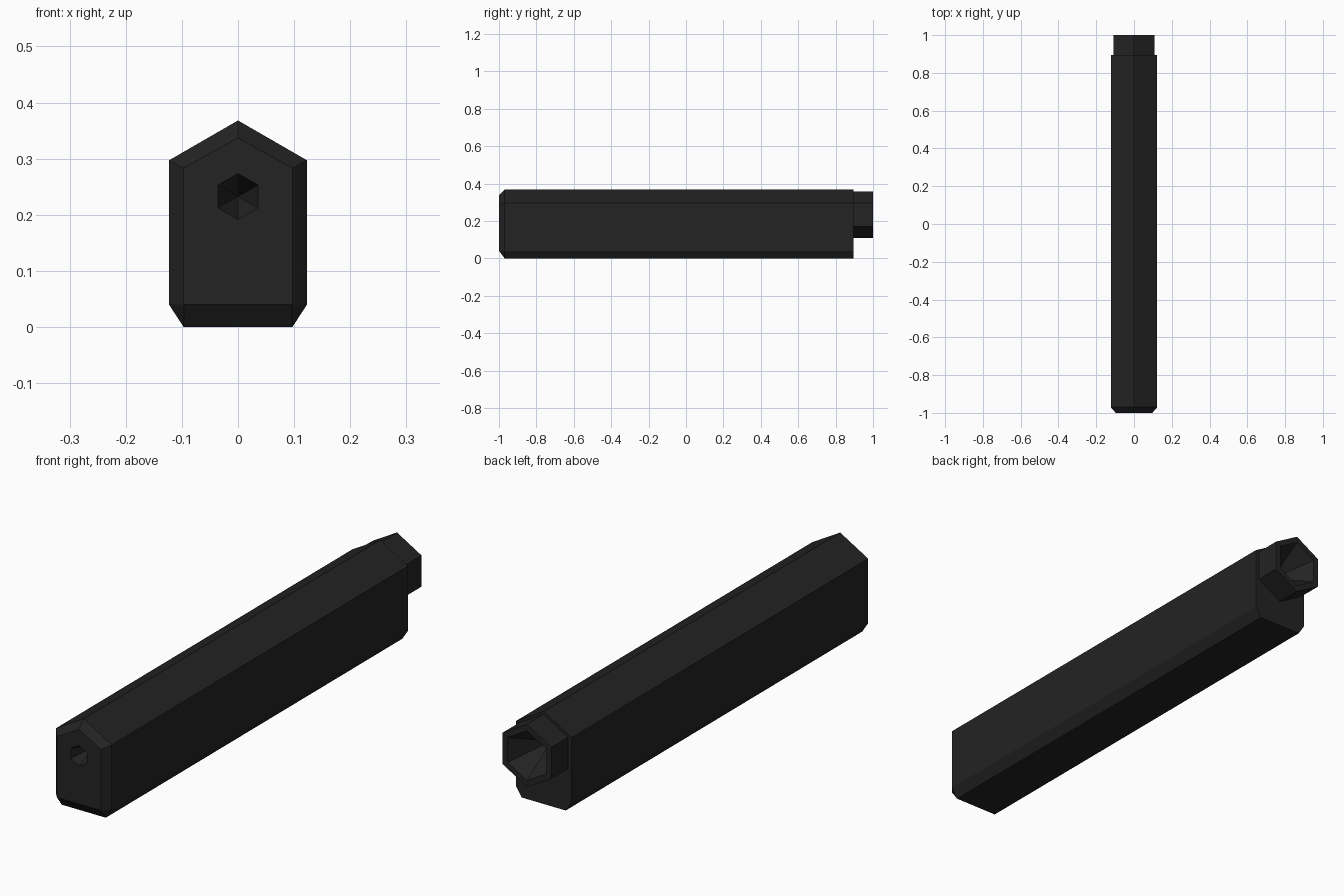
import bpy, bmesh, math

if "Cube" in bpy.data.objects:
    bpy.data.objects.remove(bpy.data.objects["Cube"])

mat = bpy.data.materials.new("charcoal black")
mat.diffuse_color = (0.017, 0.017, 0.017, 1)
mat.use_nodes = True
mat.node_tree.nodes["Principled BSDF"].inputs["Base Color"].default_value = mat.diffuse_color
AXIS_Z = 0.2325  # height of the bore axis


def hexagon(r):
    return [(r * math.sin(i * math.pi / 3), AXIS_Z + r * math.cos(i * math.pi / 3)) for i in range(6)]


def loft(name, sections):
    """Join (y, [(x, z), ...]) cross-sections into a closed solid."""
    bm = bmesh.new()
    rings = [[bm.verts.new((x, y, z)) for x, z in pts] for y, pts in sections]
    for a, b in zip(rings, rings[1:]):
        n = len(a)
        for i in range(n):
            j = (i + 1) % n
            bm.faces.new((a[i], a[j], b[j], b[i]))
    bm.faces.new(rings[0])
    bm.faces.new(rings[-1])
    bmesh.ops.recalc_face_normals(bm, faces=bm.faces)
    me = bpy.data.meshes.new(name)
    bm.to_mesh(me)
    bm.free()
    me.materials.append(mat)
    ob = bpy.data.objects.new(name, me)
    bpy.context.collection.objects.link(ob)
    return ob


def cut(ob, cutter):
    m = ob.modifiers.new("bore", "BOOLEAN")
    m.operation = "DIFFERENCE"
    m.solver = "EXACT"
    m.object = cutter
    bpy.context.view_layer.objects.active = ob
    bpy.ops.object.modifier_apply(modifier=m.name)


# Long body with a peaked top and a chamfered front end
full = [(-0.097, 0), (0.097, 0), (0.123, 0.04), (0.123, 0.297),
        (0, 0.368), (-0.123, 0.297), (-0.123, 0.04)]
# the lower pair of corners collapses to one height on the front face
front = [(-0.096, 0.04), (0.096, 0.04), (0.097, 0.0405), (0.097, 0.283),
         (0, 0.337), (-0.097, 0.283), (-0.097, 0.0405)]
body = loft("body", [(-1, front), (-0.97, full), (0.895, full)])

# Hexagonal collar at the back
collar = loft("rear_collar", [(0.89, hexagon(0.1245)), (1, hexagon(0.1245))])

# Tapered hexagonal bores at both ends
front_bore = loft("front_bore_cutter", [(-1.05, hexagon(0.041)), (-1, hexagon(0.041)),
                                        (-0.9, hexagon(0.0005))])
rear_bore = loft("rear_bore_cutter", [(1.05, hexagon(0.099)), (1, hexagon(0.099)),
                                      (0.85, hexagon(0.0005))])
cut(body, front_bore)
cut(body, rear_bore)
cut(collar, rear_bore)
for helper in (front_bore, rear_bore):
    bpy.data.objects.remove(helper)
